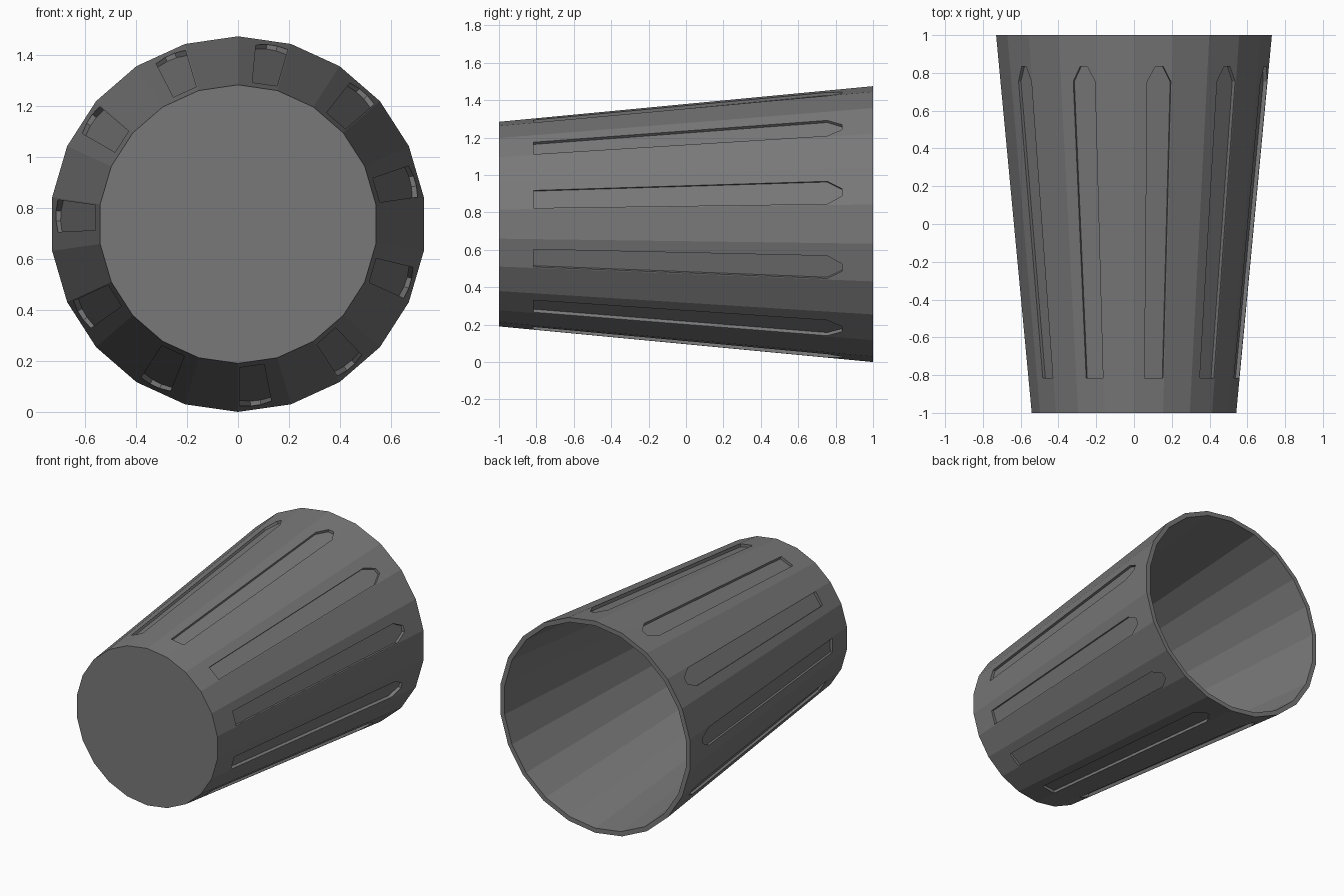
import bpy, bmesh, math

if "Cube" in bpy.data.objects:
    bpy.data.objects.remove(bpy.data.objects["Cube"])

SIDES, R_FRONT, R_BACK, WALL = 22, 0.547, 0.7375, 0.032
CZ = R_BACK  # height of the axis

grey = bpy.data.materials.new("dark grey")
grey.diffuse_color = (0.19, 0.19, 0.19, 1)
grey.use_nodes = True
grey.node_tree.nodes["Principled BSDF"].inputs["Base Color"].default_value = grey.diffuse_color


def radius(y):
    return R_FRONT + (R_BACK - R_FRONT) * (y + 1) / 2


def make_object(name, bm):
    bmesh.ops.recalc_face_normals(bm, faces=bm.faces)
    mesh = bpy.data.meshes.new(name)
    bm.to_mesh(mesh)
    bm.free()
    mesh.materials.append(grey)
    obj = bpy.data.objects.new(name, mesh)
    bpy.context.collection.objects.link(obj)
    return obj


# tapered cup lying along y: closed front, open back
bm = bmesh.new()
rings = []
for y, r in ((-1, R_FRONT), (1, R_BACK), (1, R_BACK - WALL), (-0.96, radius(-0.96) - WALL)):
    ring = []
    for i in range(SIDES):
        a = math.tau * i / SIDES
        ring.append(bm.verts.new((r * math.sin(a), y, CZ + r * math.cos(a))))
    rings.append(ring)
for p, q in zip(rings, rings[1:]):
    for i in range(SIDES):
        j = (i + 1) % SIDES
        bm.faces.new((p[i], p[j], q[j], q[i]))
bm.faces.new(rings[0])
bm.faces.new(rings[-1])
cup = make_object("cup", bm)

# eleven shallow grooves with a pointed back end
outline = [(-0.049, -0.815), (0.049, -0.815), (0.063, 0.755),
           (0.02, 0.835), (-0.02, 0.835), (-0.063, 0.755)]
bm = bmesh.new()
for k in range(11):
    a = math.radians(10.8) + math.tau * k / 11
    layers = []
    for offset in (-0.018, 0.05):
        layer = []
        for u, y in outline:
            d = radius(y) * math.cos(math.pi / SIDES) + offset
            layer.append(bm.verts.new((d * math.sin(a) + u * math.cos(a), y,
                                       CZ + d * math.cos(a) - u * math.sin(a))))
        layers.append(layer)
    low, high = layers
    bm.faces.new(low[::-1])
    bm.faces.new(high)
    for i in range(6):
        j = (i + 1) % 6
        bm.faces.new((low[i], low[j], high[j], high[i]))
cutter = make_object("groove_cutter", bm)
cutter.hide_render = True

mod = cup.modifiers.new("grooves", 'BOOLEAN')
mod.operation = 'DIFFERENCE'
mod.solver = 'EXACT'
mod.object = cutter
bpy.context.view_layer.objects.active = cup
bpy.ops.object.modifier_apply(modifier=mod.name)
bpy.data.objects.remove(cutter)
